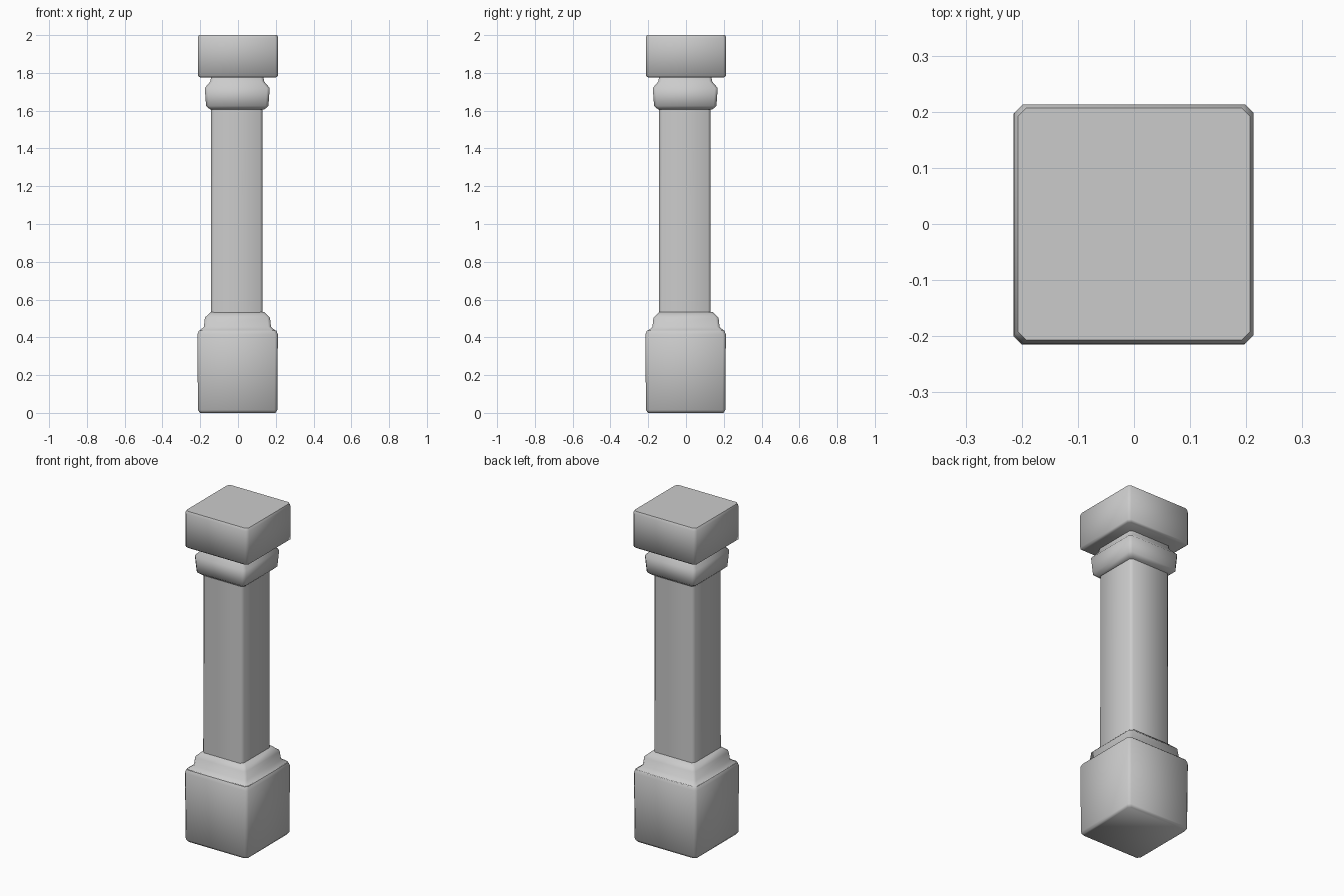
import bpy
import bmesh
from math import radians

cube = bpy.data.objects.get("Cube")
if cube:
    bpy.data.objects.remove(cube, do_unlink=True)

stone = bpy.data.materials.new("grey_stone")
stone.use_nodes = True
colour = (0.6, 0.6, 0.6, 1)
stone.diffuse_color = colour
stone.node_tree.nodes["Principled BSDF"].inputs["Base Color"].default_value = colour


def square_loft(name, rings, centre=(0, 0), corner=0.015):
    """Stack square rings (half width, height) with clipped corners and cap both ends."""
    bm = bmesh.new()
    loops = []
    for half, z in rings:
        inner = half - corner
        outline = []
        for sx, sy in ((1, 1), (-1, 1), (-1, -1), (1, -1)):
            pair = [(sx * half, sy * inner), (sx * inner, sy * half)]
            outline += pair if sx * sy > 0 else pair[::-1]
        loops.append([bm.verts.new((x + centre[0], y + centre[1], z)) for x, y in outline])
    for low, high in zip(loops, loops[1:]):
        for i in range(len(low)):
            j = (i + 1) % len(low)
            bm.faces.new((low[i], low[j], high[j], high[i]))
    bm.faces.new(loops[0][::-1])
    bm.faces.new(loops[-1])
    bmesh.ops.recalc_face_normals(bm, faces=bm.faces)
    mesh = bpy.data.meshes.new(name)
    bm.to_mesh(mesh)
    bm.free()
    mesh.materials.append(stone)
    obj = bpy.data.objects.new(name, mesh)
    bpy.context.collection.objects.link(obj)
    bpy.ops.object.select_all(action="DESELECT")
    obj.select_set(True)
    bpy.context.view_layer.objects.active = obj
    bpy.ops.object.shade_smooth_by_angle(angle=radians(60))
    return obj


# Square foot block with a softened rim
square_loft("base_block", [(0.2, 0), (0.21, 0.015), (0.213, 0.415), (0.205, 0.435)], (-0.002, -0.002))

# Moulding that steps from the foot to the shaft
square_loft("base_moulding", [(0.205, 0.432), (0.178, 0.455), (0.172, 0.505), (0.14, 0.535)], (-0.003, 0))

# Long plain shaft
square_loft("shaft", [(0.137, 0.5), (0.136, 1.65)], (-0.006, -0.006))

# Collar with sloping edges above the shaft
square_loft("collar", [(0.142, 1.605), (0.165, 1.625), (0.172, 1.72), (0.142, 1.755), (0.138, 1.785)], (-0.004, -0.004))

# Heavy square cap
square_loft("cap_block", [(0.2, 1.775), (0.213, 1.785), (0.213, 1.985), (0.207, 2.0)], (0, 0))
